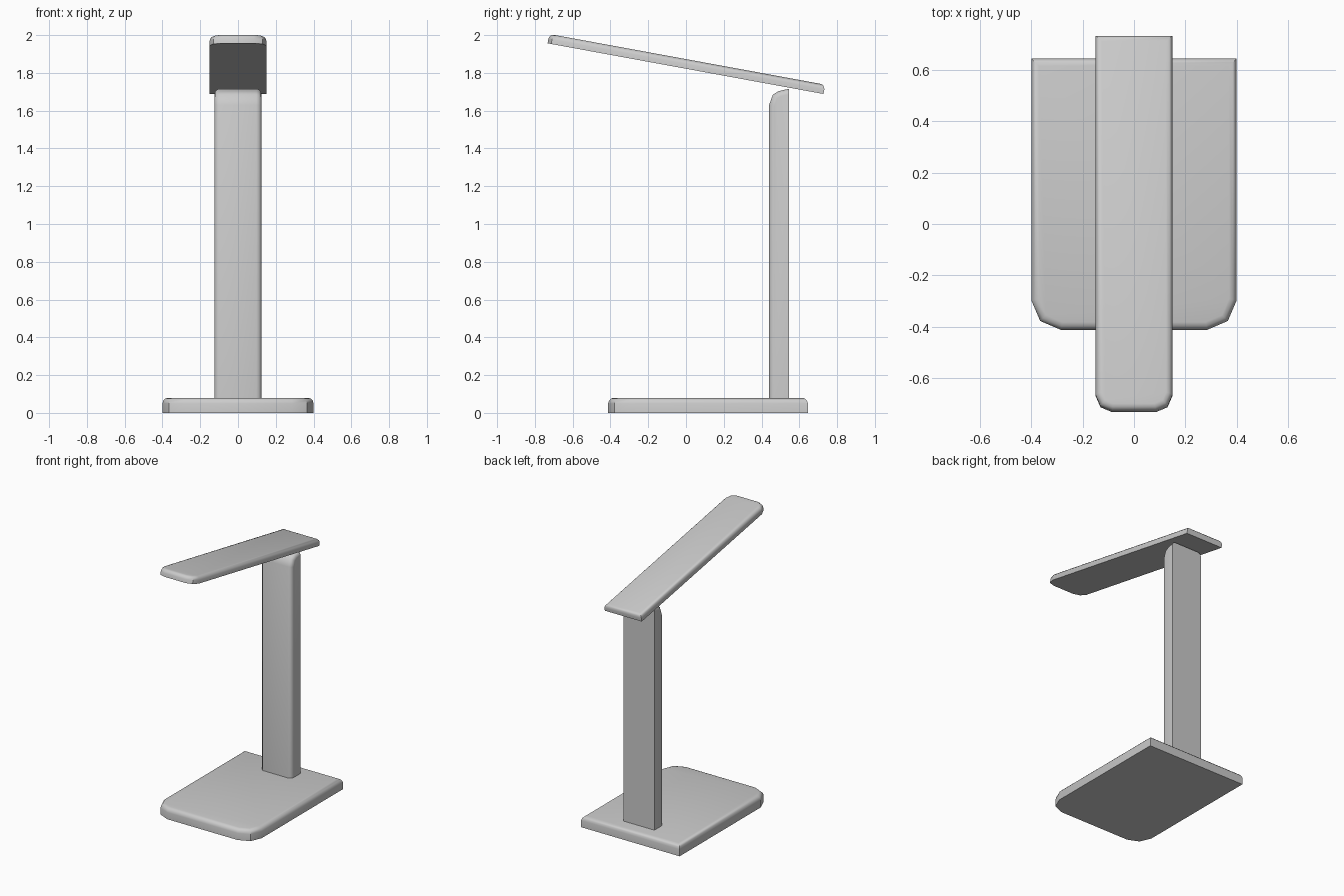
import bpy, bmesh, math
from mathutils import Vector

if "Cube" in bpy.data.objects:
    bpy.data.objects.remove(bpy.data.objects["Cube"])


def slab(name, outline, low, high, place, rounded, radius):
    """Extrude a 2D outline from low to high and round the chosen edges."""
    bm = bmesh.new()
    rings = [[bm.verts.new(place(a, b, d)) for a, b in outline] for d in (low, high)]
    n = len(outline)
    for ring in rings:
        bm.faces.new(ring)
    for i in range(n):
        j = (i + 1) % n
        bm.faces.new((rings[0][i], rings[0][j], rings[1][j], rings[1][i]))
    bmesh.ops.recalc_face_normals(bm, faces=bm.faces)
    edges = [e for e in bm.edges if rounded(e.verts[0].co, e.verts[1].co)]
    bmesh.ops.bevel(bm, geom=edges, offset=radius, segments=3, profile=0.5,
                    affect='EDGES', clamp_overlap=True)
    bmesh.ops.recalc_face_normals(bm, faces=bm.faces)
    mesh = bpy.data.meshes.new(name)
    bm.to_mesh(mesh)
    bm.free()
    obj = bpy.data.objects.new(name, mesh)
    bpy.context.collection.objects.link(obj)
    bpy.ops.object.select_all(action='DESELECT')
    obj.select_set(True)
    bpy.context.view_layer.objects.active = obj
    bpy.ops.object.shade_smooth_by_angle(angle=math.radians(40))
    return obj


def plate(name, half, front, back, height, corner, radius):
    """Flat plate: cut front corners, square back corners, rounded top rim."""
    c = corner
    right = [(half, back), (half, front + c),
             (half - 0.3 * c, front + 0.3 * c), (half - c, front)]
    outline = right + [(-x, y) for x, y in reversed(right)]
    on_top = lambda p, q: min(p.z, q.z) > height - 1e-5
    return slab(name, outline, 0, height, lambda x, y, z: Vector((x, y, z)),
                on_top, radius)


# Base
plate("base", 0.40, -0.412, 0.645, 0.08, 0.115, 0.03)

# Upright: side profile extruded across x, square at the back and the foot
profile = [(0.545, 0.075), (0.44, 0.075), (0.44, 1.63),
           (0.46, 1.685), (0.49, 1.703), (0.545, 1.716)]


def stem_edge(p, q):
    same_side = abs(p.x - q.x) < 1e-5
    at_back = min(p.y, q.y) > 0.544
    at_foot = max(p.z, q.z) < 0.08
    return same_side and not at_back and not at_foot


slab("upright", profile, -0.125, 0.125, lambda y, z, x: Vector((x, y, z)),
     stem_edge, 0.028)

# Tilted lamp head
head = plate("lamp_head", 0.15, -0.745, 0.74, 0.05, 0.065, 0.025)
head.location = (0, 0, 1.822)
head.rotation_euler.x = math.radians(-10.4)
